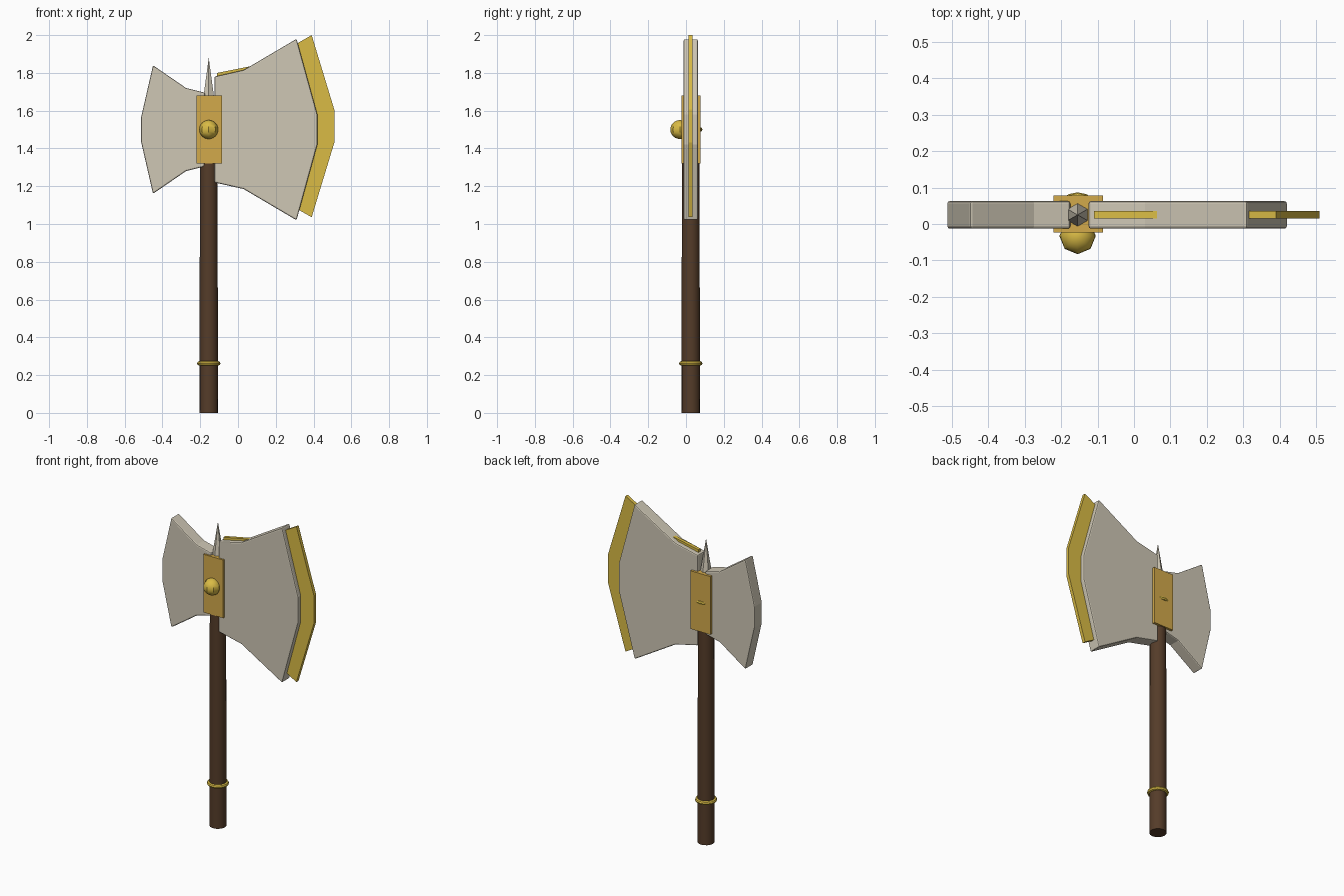
import bpy, bmesh, math

if "Cube" in bpy.data.objects:
    bpy.data.objects.remove(bpy.data.objects["Cube"])

CX, CY = -0.155, 0.025   # handle axis
MID_Z = 1.5


def material(name, rgb):
    m = bpy.data.materials.new(name)
    m.diffuse_color = (*rgb, 1)
    m.use_nodes = True
    m.node_tree.nodes["Principled BSDF"].inputs["Base Color"].default_value = m.diffuse_color
    return m


steel = material("steel", (0.62, 0.57, 0.46))
gold = material("gold", (0.70, 0.50, 0.06))
bronze = material("bronze", (0.65, 0.40, 0.07))
wood = material("wood", (0.09, 0.045, 0.022))


def finish(name, mat, smooth=False):
    o = bpy.context.object
    o.name = name
    o.data.materials.append(mat)
    if smooth:
        bpy.ops.object.shade_smooth_by_angle(angle=math.radians(40))
    return o


def bevel(o, width):
    b = o.modifiers.new("bevel", 'BEVEL')
    b.width = width
    b.segments = 2


def slab(name, profile, thickness, mat):
    """Extrude an x/z outline along y, centred on the handle axis."""
    bm = bmesh.new()
    y = CY - thickness / 2
    face = bm.faces.new([bm.verts.new((x, y, z)) for x, z in profile])
    ext = bmesh.ops.extrude_face_region(bm, geom=[face])
    verts = [v for v in ext["geom"] if isinstance(v, bmesh.types.BMVert)]
    bmesh.ops.translate(bm, verts=verts, vec=(0, thickness, 0))
    bmesh.ops.recalc_face_normals(bm, faces=bm.faces)
    me = bpy.data.meshes.new(name)
    bm.to_mesh(me)
    bm.free()
    o = bpy.data.objects.new(name, me)
    bpy.context.collection.objects.link(o)
    me.materials.append(mat)
    return o


def mirrored(upper, mid=MID_Z):
    """Complete an upper half outline with its reflection below mid."""
    return upper + [(x, 2 * mid - z) for x, z in reversed(upper)]


# Axe blades, large to the right and small to the left
large = slab("large_blade", mirrored(
    [(-0.125, 1.78), (0.03, 1.815), (0.31, 1.98), (0.42, 1.58)]), 0.076, steel)
small = slab("small_blade", mirrored(
    [(-0.175, 1.695), (-0.275, 1.72), (-0.45, 1.84), (-0.513, 1.565)]), 0.076, steel)
for o in (large, small):
    bevel(o, 0.007)

# Thin golden cutting edge, a plate running through the large blade
slab("cutting_edge", mirrored(
    [(-0.11, 1.80), (0.12, 1.846), (0.39, 2.0), (0.51, 1.605)], 1.518), 0.021, gold)

# Handle
bpy.ops.mesh.primitive_cone_add(vertices=16, radius1=0.049, radius2=0.046,
                                depth=1.65, location=(CX, CY, 0.825))
finish("handle", wood, True)

# Rings on the handle
for name, z in (("grip_ring", 0.262), ("head_ring", MID_Z)):
    bpy.ops.mesh.primitive_torus_add(major_segments=16, minor_segments=8,
                                     major_radius=0.05, minor_radius=0.012,
                                     location=(CX, CY, z))
    finish(name, gold, True)

# Head clamp
bpy.ops.mesh.primitive_cube_add(size=1, location=(CX + 0.002, CY + 0.002, MID_Z))
bpy.context.object.scale = (0.136, 0.102, 0.36)
bpy.ops.object.transform_apply(location=False, rotation=False, scale=True)
finish("head_clamp", bronze)

# Front stud
bpy.ops.mesh.primitive_uv_sphere_add(segments=8, ring_count=12, radius=0.05,
                                     location=(CX, -0.033, MID_Z))
finish("front_stud", gold, True)

# Top spike
bpy.ops.mesh.primitive_cone_add(vertices=6, radius1=0.036, radius2=0, depth=0.23,
                                location=(CX, CY, 1.765))
finish("top_spike", steel)
